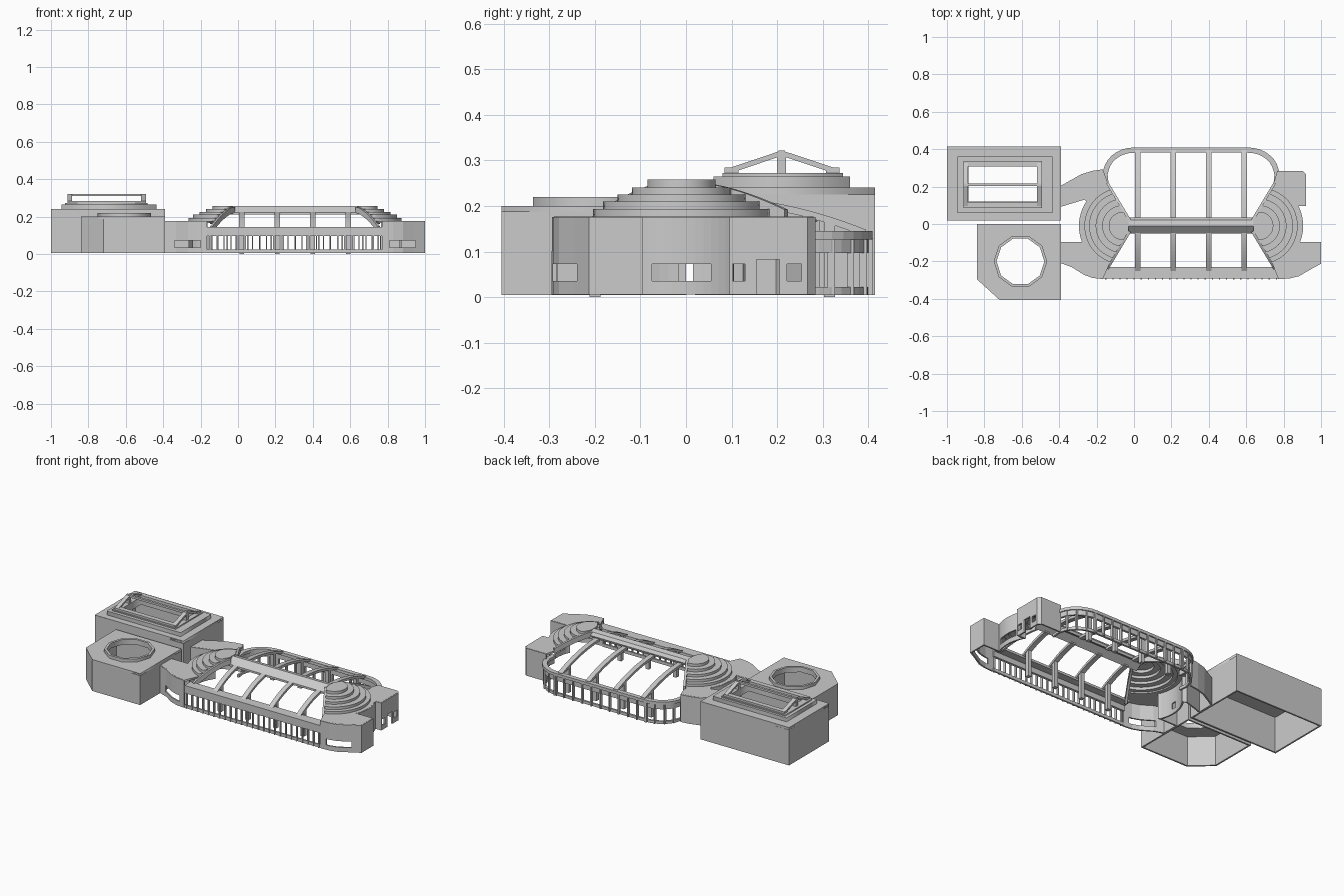
import bpy, bmesh, math
from mathutils import Vector

if "Cube" in bpy.data.objects:
    bpy.data.objects.remove(bpy.data.objects["Cube"])

MID = 0.305      # mirror axis of the long hall
CU, CY = 0.365, -0.01   # centre of the stepped end roofs (distance from MID, y)


def finish(name, bm):
    bmesh.ops.remove_doubles(bm, verts=bm.verts, dist=1e-5)
    bmesh.ops.recalc_face_normals(bm, faces=bm.faces)
    me = bpy.data.meshes.new(name)
    bm.to_mesh(me)
    bm.free()
    ob = bpy.data.objects.new(name, me)
    bpy.context.collection.objects.link(ob)
    return ob


def box(name, x0, x1, y0, y1, z0, z1):
    bm = bmesh.new()
    for v in bmesh.ops.create_cube(bm, size=1)["verts"]:
        v.co = ((x0 + x1) / 2 + v.co.x * (x1 - x0), (y0 + y1) / 2 + v.co.y * (y1 - y0),
                (z0 + z1) / 2 + v.co.z * (z1 - z0))
    return finish(name, bm)


def slab(name, loops, z0, z1):
    """Flat prism from 2D loops; inner loops become holes."""
    cu = bpy.data.curves.new(name, 'CURVE')
    cu.dimensions, cu.fill_mode, cu.extrude = '2D', 'BOTH', (z1 - z0) / 2
    for loop in loops:
        sp = cu.splines.new('POLY')
        sp.points.add(len(loop) - 1)
        for p, (x, y) in zip(sp.points, loop):
            p.co = (x, y, 0, 1)
        sp.use_cyclic_u = True
    tmp = bpy.data.objects.new(name + "_curve", cu)
    bpy.context.collection.objects.link(tmp)
    bpy.context.view_layer.update()
    me = bpy.data.meshes.new_from_object(tmp.evaluated_get(bpy.context.evaluated_depsgraph_get()))
    bpy.data.objects.remove(tmp)
    bm = bmesh.new()
    bm.from_mesh(me)
    bmesh.ops.translate(bm, verts=bm.verts, vec=(0, 0, (z0 + z1) / 2))
    return finish(name, bm)


def sweep(name, pts, w, h, closed=False):
    """Rectangular bar along a path; path is the top centre line."""
    P = [Vector(p) for p in pts]
    n = len(P)
    bm = bmesh.new()
    rings = []
    for i, p in enumerate(P):
        a = P[i - 1] if (i or closed) else None
        b = P[(i + 1) % n] if (i < n - 1 or closed) else None
        d1 = ((p - a) if a else (b - p)).to_2d().normalized()
        d2 = ((b - p) if b else (p - a)).to_2d().normalized()
        t = (d1 + d2).normalized()
        s = Vector((-t.y, t.x, 0)) * (w / 2 / max(0.4, t.dot(d1)))
        dn = Vector((0, 0, h))
        rings.append([bm.verts.new(q) for q in (p + s, p - s, p - s - dn, p + s - dn)])
    for i in range(n if closed else n - 1):
        r, q = rings[i], rings[(i + 1) % n]
        for k in range(4):
            bm.faces.new((r[k], r[(k + 1) % 4], q[(k + 1) % 4], q[k]))
    if not closed:
        bm.faces.new(rings[0])
        bm.faces.new(rings[-1])
    return finish(name, bm)


def cut(ob, boxes):
    for i, b in enumerate(boxes):
        c = box(ob.name + "_cutter_%d" % i, *b)
        c.hide_render = True
        c.hide_set(True)
        m = ob.modifiers.new("opening", 'BOOLEAN')
        m.operation, m.object, m.solver = 'DIFFERENCE', c, 'EXACT'


def rect(x0, x1, y0, y1):
    return [(x0, y0), (x1, y0), (x1, y1), (x0, y1)]


def ngon(cx, cy, r, n, a0=0):
    return [(cx + r * math.cos(a0 + math.tau * i / n), cy + r * math.sin(a0 + math.tau * i / n)) for i in range(n)]


def at_z(pts, z):
    return [(x, y, z) for x, y in pts]


# gallery with gabled skylight
sweep("gallery_wall", at_z(rect(-0.995, -0.395, 0.025, 0.41), 0.24), 0.01, 0.235, True)
hole = rect(-0.885, -0.515, 0.12, 0.31)
slab("gallery_roof", [rect(-1, -0.39, 0.02, 0.415), hole], 0.225, 0.2405)
slab("gallery_roof_step", [rect(-0.945, -0.437, 0.06, 0.36), hole], 0.24, 0.265)
slab("skylight_base", [rect(-0.925, -0.485, 0.08, 0.345), hole], 0.265, 0.272)
for i, x in enumerate((-0.9, -0.505)):
    sweep("skylight_gable_%d" % i, [(x, 0.085, 0.28), (x, 0.21, 0.322), (x, 0.337, 0.28)], 0.025, 0.012)
    box("skylight_post_%d" % i, x - 0.01, x + 0.01, 0.2, 0.22, 0.27, 0.315)
for i, (y, z) in enumerate(((0.1, 0.284), (0.21, 0.322), (0.322, 0.284))):
    w = 0.007 if i == 1 else 0.015
    box("skylight_rail_%d" % i, -0.912, -0.495, y - w, y + w, z - 0.013, z)

# pavilion with round roof opening
plan = [(-0.84, 0), (-0.84, -0.295), (-0.72, -0.405), (-0.39, -0.405), (-0.39, 0)]
inner = [(-0.835, -0.005), (-0.835, -0.293), (-0.718, -0.4), (-0.395, -0.4), (-0.395, -0.005)]
sweep("pavilion_wall", at_z(inner, 0.2), 0.01, 0.195, True)
eye = ngon(-0.607, -0.2, 0.128, 10)
slab("pavilion_roof", [plan, eye], 0.188, 0.2005)
slab("pavilion_roof_ring", [ngon(-0.607, -0.2, 0.143, 10), eye], 0.2, 0.22)


# stepped end roofs
def end_angle(r):
    a = 0.5
    while CU + r * math.cos(a) > 0.317 + 0.6 * r * math.sin(a) and a < 3:
        a += 0.01
    return a


def arc(s, r, a0, a1, n=24):
    return [(MID + s * (CU + r * math.cos(a0 + (a1 - a0) * i / n)), CY + r * math.sin(a0 + (a1 - a0) * i / n))
            for i in range(n + 1)]


STEPS = [(0.205, 0.193), (0.18, 0.21), (0.145, 0.225), (0.11, 0.241), (0.075, 0.258)]
for s, side in ((-1, "left"), (1, "right")):
    for i, (r, z) in enumerate(STEPS):
        a = end_angle(r)
        loop = arc(s, r, -a, a)
        if i < 4:
            q = STEPS[i + 1][0] - 0.005
            b = end_angle(q)
            loop += arc(s, q, b, -b)
        else:
            loop += [(MID + s * 0.335, 0.02), (MID + s * 0.335, -0.04)]
        slab("%s_roof_step_%d" % (side, i), [loop], z - 0.019, z)

# end wings: thin walls and flat roofs
WINGS = {
    "right": (1, [(0.77, -0.29), (0.83, -0.287), (0.88, -0.275), (0.94, -0.24), (0.995, -0.21), (0.995, -0.1), (0.88, -0.1)],
              [(0.875, 0.1), (0.915, 0.1), (0.915, 0.265), (0.9, 0.28), (0.765, 0.28)]),
    "left": (-1, [(-0.165, -0.29), (-0.22, -0.284), (-0.265, -0.268), (-0.33, -0.227), (-0.39, -0.205), (-0.39, -0.1), (-0.27, -0.1)],
             [(-0.265, 0.135), (-0.39, 0.097), (-0.39, 0.2), (-0.28, 0.262), (-0.22, 0.28), (-0.165, 0.288)]),
}
OPENINGS = {
    "right": [(0.81, 0.95, -0.32, -0.215, 0.035, 0.073), (0.85, 0.95, -0.075, 0.055, 0.035, 0.073),
              (0.9, 0.94, 0.102, 0.13, 0.035, 0.073), (0.9, 0.94, 0.155, 0.205, -0.02, 0.083),
              (0.9, 0.94, 0.222, 0.254, 0.035, 0.073)],
    "left": [(-0.34, -0.2, -0.32, -0.215, 0.035, 0.073), (-0.33, -0.25, -0.015, 0.015, 0.035, 0.073)],
}
for side, (s, low, high) in WINGS.items():
    outline = low + arc(s, 0.23, -0.38, 0.5 if s > 0 else 0.62, 12) + high
    wall = sweep(side + "_wing_wall", at_z(outline, 0.176), 0.009, 0.17)
    cut(wall, OPENINGS[side])
    b = end_angle(0.2)
    slab(side + "_wing_roof", [outline + arc(s, 0.2, b, -b)], 0.166, 0.177)


# glazed vault: ridge, arched ribs and sloping end frames
def vault(y):
    if y > 0:
        return 0.224 - 0.078 * (y / 0.4) ** 2.1
    return 0.228 - 0.083 * (-y / 0.25) ** 1.8


bm = bmesh.new()
ridge = [(0.035, 0.232), (0.022, 0.25), (-0.01, 0.257), (-0.05, 0.222), (-0.05, 0.21), (-0.01, 0.24), (0.03, 0.218)]
ends = [[bm.verts.new((MID + s * 0.365, y, z)) for y, z in ridge] for s in (-1, 1)]
for e in ends:
    bm.faces.new(e)
for i in range(7):
    j = (i + 1) % 7
    bm.faces.new((ends[0][i], ends[0][j], ends[1][j], ends[1][i]))
finish("ridge_beam", bm)

for i in range(4):
    x = 0.02 + 0.19 * i
    for tag, y0, y1, yc in (("back", 0.025, 0.395, 0.315), ("front", -0.04, -0.25, -0.2)):
        ys = [y0 + (y1 - y0) * k / 12 for k in range(13)]
        sweep("%s_rib_%d" % (tag, i), [(x, y, vault(y)) for y in ys], 0.03, 0.016)
        box("%s_column_%d" % (tag, i), x - 0.012, x + 0.012, yc - 0.012, yc + 0.012, 0, vault(yc) - 0.01)
for s, side in ((-1, "left"), (1, "right")):
    for k, tag in ((-1, "front"), (1, "back")):
        path = []
        for i in range(11):
            d = 0.03 + 0.2 * i / 10
            t = i / 10
            z = 0.252 - (0.105 if k < 0 else 0.06) * t ** 1.6
            path.append((MID + s * (0.328 + 0.6 * (d - 0.03)), CY + k * d, z))
        sweep("%s_%s_end_frame" % (side, tag), path, 0.014, 0.032)

# front glazed wall
box("front_eave", -0.165, 0.773, -0.29, -0.23, 0.13, 0.145)
box("front_fascia", -0.165, 0.773, -0.292, -0.277, 0.097, 0.145)
box("front_sill", -0.165, 0.773, -0.29, -0.28, 0.005, 0.024)
for i in range(25):
    x = MID - 0.456 + 0.038 * i
    box("front_mullion_%d" % i, x - 0.003, x + 0.003, -0.296, -0.282, 0.005, 0.1)

# back glazed wall with rounded corners
half = [(-0.15, 0.215), (-0.155, 0.265)]
half += [(-0.0 + 0.152 * math.cos(a), 0.265 + 0.13 * math.sin(a))
         for a in [math.pi - k * math.pi / 16 for k in range(1, 9)]]
back = half + [(2 * MID - x, y) for x, y in reversed(half)]
sweep("back_eave", at_z(back, 0.145), 0.028, 0.018)
sweep("back_fascia", at_z(back, 0.13), 0.014, 0.033)
sweep("back_sill", at_z(back, 0.022), 0.012, 0.017)
for s, side in ((-1, "left"), (1, "right")):
    for i, (x, y) in enumerate(half[1:]):
        if i % 2 == 0:
            px = MID + s * (MID - x)
            box("%s_corner_mullion_%d" % (side, i), px - 0.004, px + 0.004, y - 0.004, y + 0.012, 0.005, 0.13)
for i in range(11):
    x = -0.01 + 0.063 * i
    box("back_mullion_%d" % i, x - 0.004, x + 0.004, 0.392, 0.41, 0.005, 0.13)
